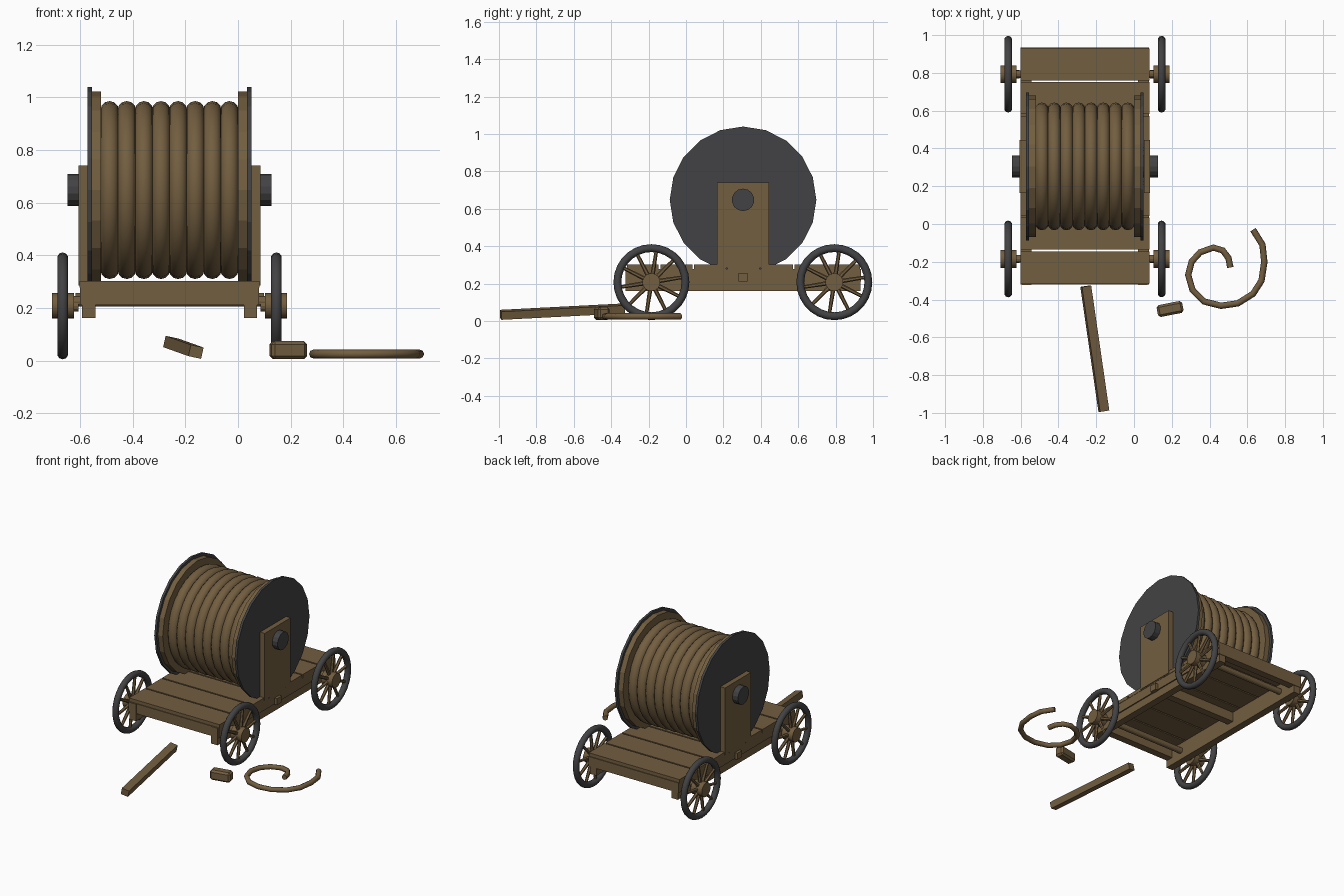
import bpy, math
from mathutils import Vector, Matrix

cube = bpy.data.objects.get("Cube")
if cube:
    bpy.data.objects.remove(cube, do_unlink=True)


def material(name, rgb):
    m = bpy.data.materials.new(name)
    m.use_nodes = True
    m.diffuse_color = (*rgb, 1)
    bsdf = m.node_tree.nodes["Principled BSDF"]
    bsdf.inputs["Base Color"].default_value = (*rgb, 1)
    bsdf.inputs["Roughness"].default_value = 0.8
    return m


WOOD = material("brown wood", (0.17, 0.112, 0.051))
IRON = material("dark iron", (0.055, 0.055, 0.058))


def finish(name, mat, smooth=False):
    ob = bpy.context.object
    ob.name = name
    ob.data.materials.append(mat)
    if smooth:
        bpy.ops.object.shade_smooth_by_angle(angle=math.radians(40))
    return ob


def box(name, lo, hi, mat=WOOD, rot=(0, 0, 0), bevel=0.0):
    lo, hi = Vector(lo), Vector(hi)
    bpy.ops.mesh.primitive_cube_add(size=1, location=(lo + hi) / 2, rotation=rot)
    bpy.context.object.scale = hi - lo
    bpy.ops.object.transform_apply(location=False, rotation=False, scale=True)
    ob = finish(name, mat)
    if bevel:
        mod = ob.modifiers.new("Bevel", 'BEVEL')
        mod.width, mod.segments = bevel, 1
    return ob


def rod(name, a, b, r, mat=WOOD, sides=12, r2=None, smooth=False):
    a, b = Vector(a), Vector(b)
    d = b - a
    # across the cart the first vertex points straight up
    if abs(d.normalized().x) > 0.99:
        rot = Matrix(((0, 0, 1), (1, 0, 0), (0, 1, 0))).to_euler()
    else:
        rot = d.to_track_quat('Z', 'Y').to_euler()
    bpy.ops.mesh.primitive_cone_add(vertices=sides, radius1=r, radius2=r2 or r,
                                    depth=d.length, location=(a + b) / 2, rotation=rot)
    return finish(name, mat, smooth)


def ring(name, loc, major, minor, mat, seg, minor_seg):
    bpy.ops.mesh.primitive_torus_add(location=loc, rotation=(0, math.pi / 2, 0),
                                     major_radius=major, minor_radius=minor,
                                     major_segments=seg, minor_segments=minor_seg)
    return finish(name, mat, True)


CX = -0.26            # centre line of the cart
DY, DZ = 0.305, 0.648  # drum axis
Y0, Y1 = -0.32, 0.935  # deck ends

# Deck planks
pitch = (Y1 - Y0) / 7
for i in range(7):
    y = Y0 + i * pitch
    box(f"deck_plank_{i + 1}", (CX - 0.342, y + 0.005, 0.278),
        (CX + 0.342, y + pitch - 0.005, 0.302))

# Frame under the deck
for label, y in (("front", Y0), ("middle", DY - 0.025), ("back", Y1 - 0.05)):
    box(f"{label}_cross_beam", (CX - 0.34, y, 0.212), (CX + 0.34, y + 0.05, 0.279))

for side, s in (("right", -1), ("left", 1)):
    def X(d):
        return CX + s * d

    def sbox(name, d0, d1, ya, yb, za, zb, bevel=0.0):
        box(f"{side}_{name}", (min(X(d0), X(d1)), ya, za),
            (max(X(d0), X(d1)), yb, zb), bevel=bevel)

    sbox("lower_rail", 0.282, 0.332, Y0 - 0.004, Y1 - 0.003, 0.162, 0.278)
    sbox("side_board", 0.325, 0.34, Y0 + 0.004, Y1 - 0.004, 0.215, 0.278)
    sbox("frame_peg", 0.335, 0.358, DY - 0.025, DY + 0.025, 0.212, 0.256)
    # Drum support and reel ends
    sbox("drum_support", 0.312, 0.346, DY - 0.14, DY + 0.14, 0.285, 0.742)
    rod(f"{side}_iron_flange", (X(0.295), DY, DZ), (X(0.311), DY, DZ), 0.392, IRON, 20)
    rod(f"{side}_wood_flange", (X(0.26), DY, DZ), (X(0.2955), DY, DZ), 0.374, WOOD, 20)

    # Wheels
    for end, wy in (("front", -0.185), ("back", 0.793)):
        n, wx, wz, spokes = f"{side}_{end}", X(0.406), 0.208, 10
        ring(f"{n}_tyre", (wx, wy, wz), 0.182, 0.021, IRON, 28, 10)
        rod(f"{n}_hub", (X(0.363), wy, wz), (X(0.447), wy, wz), 0.048, WOOD, 14, smooth=True)
        rod(f"{n}_hub_collar", (X(0.345), wy, wz), (X(0.365), wy, wz), 0.022, WOOD, 12)
        for k in range(spokes):
            a = 2 * math.pi * (k + 0.25) / spokes
            v = Vector((0, math.cos(a), math.sin(a)))
            c = Vector((wx, wy, wz))
            rod(f"{n}_spoke_{k + 1}", c + v * 0.035, c + v * 0.175, 0.012, WOOD, 6, 0.009)

for end, wy in (("front", -0.185), ("back", 0.793)):
    rod(f"{end}_axle", (CX - 0.38, wy, 0.225), (CX + 0.38, wy, 0.225), 0.02)

# Reel with wound rope
rod("drum_axle", (CX - 0.387, DY, DZ), (CX + 0.387, DY, DZ), 0.06, IRON, 14)
rod("drum_core", (CX - 0.265, DY, DZ), (CX + 0.265, DY, DZ), 0.3, WOOD, 24)
for i in range(8):
    ring(f"rope_coil_{i + 1}", (CX + (i - 3.5) * 0.065, DY, DZ), 0.303, 0.035, WOOD, 28, 12)

# Loose beam and block on the ground
a, b = Vector((-0.156, -0.99, 0.033)), Vector((-0.259, -0.33, 0.068))
d = b - a
beam = box("loose_beam", (-0.025, -d.length / 2, -0.022), (0.025, d.length / 2, 0.022))
beam.rotation_euler = (math.asin(d.z / d.length), math.radians(12), math.atan2(-d.x, d.y))
beam.location = (a + b) / 2
box("loose_block", (0.122, -0.482, 0.006), (0.26, -0.418, 0.074),
    rot=(0, 0, math.radians(11)), bevel=0.012)

# Loose rope end curled on the ground
path = [(0.51, -0.23), (0.50, -0.18), (0.47, -0.14), (0.42, -0.125), (0.35, -0.15),
        (0.305, -0.2), (0.287, -0.27), (0.31, -0.35), (0.37, -0.41), (0.46, -0.433),
        (0.55, -0.42), (0.63, -0.37), (0.675, -0.3), (0.69, -0.2), (0.68, -0.11),
        (0.63, -0.03)]
curve = bpy.data.curves.new("loose_rope", 'CURVE')
curve.dimensions = '3D'
curve.bevel_depth = 0.017
curve.bevel_resolution = 2
curve.use_fill_caps = True
spline = curve.splines.new('POLY')
spline.points.add(len(path) - 1)
for p, (x, y) in zip(spline.points, path):
    p.co = (x, y, 0.025, 1)
curve.materials.append(WOOD)
rope = bpy.data.objects.new("loose_rope", curve)
bpy.context.collection.objects.link(rope)
